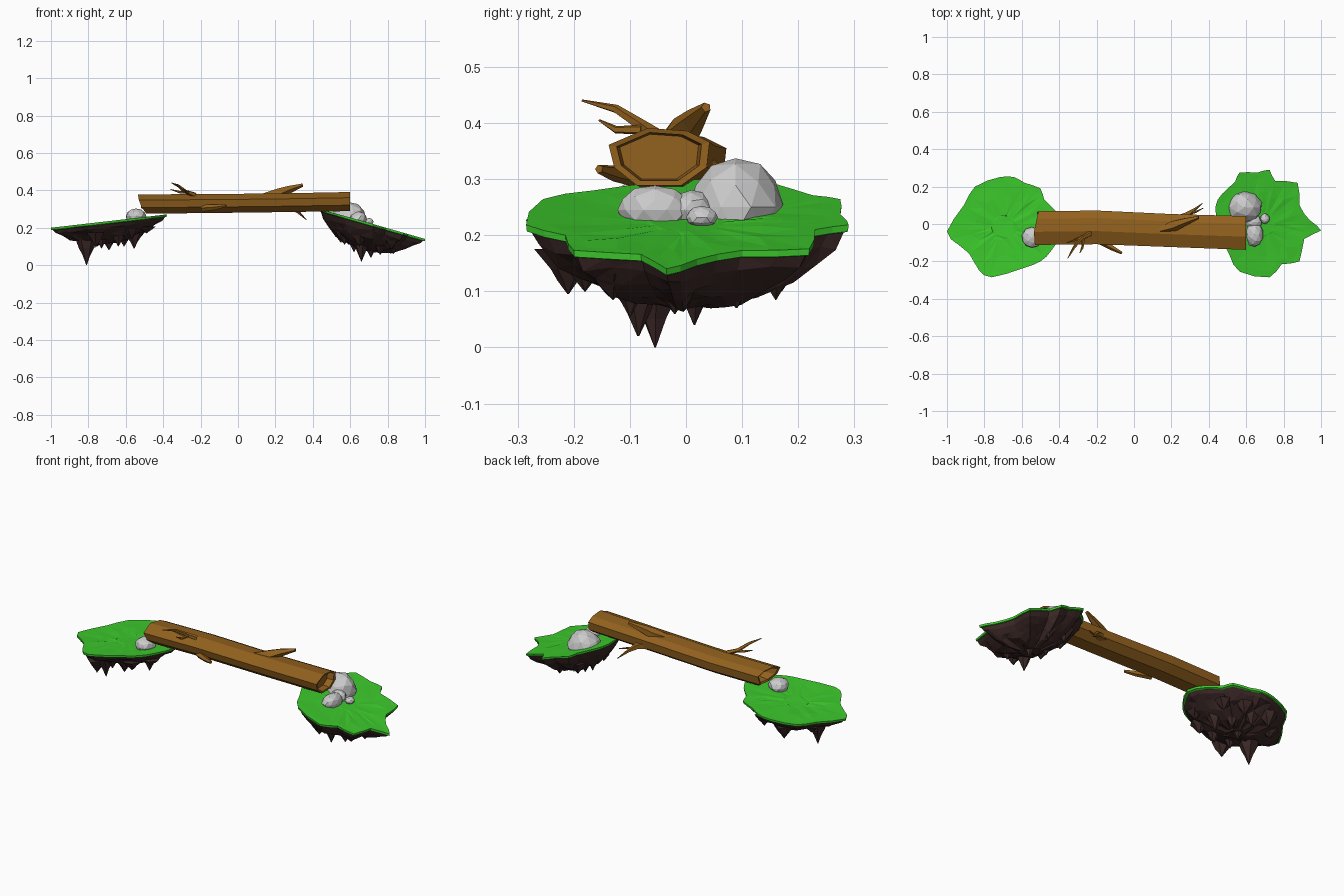
import bpy, bmesh, math, random
from mathutils import Vector

random.seed(4)


def mat(name, rgb):
    m = bpy.data.materials.new(name)
    m.diffuse_color = (*rgb, 1)
    return m


GRASS = mat("grass_green", (0.045, 0.58, 0.025))
SOIL = mat("soil_brown", (0.045, 0.022, 0.02))
WOOD = mat("wood_brown", (0.29, 0.12, 0.013))


def finish(bm, name, material=None):
    bmesh.ops.recalc_face_normals(bm, faces=bm.faces)
    me = bpy.data.meshes.new(name)
    bm.to_mesh(me)
    bm.free()
    ob = bpy.data.objects.new(name, me)
    bpy.context.collection.objects.link(ob)
    if material:
        me.materials.append(material)
    return ob


def loft(bm, rings, tri=False):
    """Skin a list of closed point rings, capping both ends."""
    vr = [[bm.verts.new(p) for p in r] for r in rings]
    n = len(vr[0])
    faces = []
    for a, b in zip(vr, vr[1:]):
        for i in range(n):
            j = (i + 1) % n
            faces.append(bm.faces.new((a[i], a[j], b[j], b[i])))
    faces += [bm.faces.new(vr[0]), bm.faces.new(vr[-1])]
    if tri:
        bmesh.ops.triangulate(bm, faces=faces)


def smooth_outline(pts):
    """Closed Catmull-Rom curve, one extra point per span."""
    out, n = [], len(pts)
    for i in range(n):
        a, b, c, d = (Vector(pts[(i + k) % n]) for k in (-1, 0, 1, 2))
        out += [b, (9 * (b + c) - a - d) / 16]
    return out


def island(side, outline, centre, top, depth, spikes):
    pts, c = smooth_outline(outline), Vector(centre)

    def ring(t, drop, noise=0.0):
        res = []
        for p in pts:
            q = c + (p - c) * t
            res.append((q.x, q.y, top(q.x) - drop * (depth(q.x) if noise > 0.004 else 1)
                        + random.uniform(-noise, noise)))
        return res

    # Grass slab with a thin overhanging lip
    bm = bmesh.new()
    loft(bm, [ring(0.25, 0.005, 0.002), ring(0.6, 0.003, 0.003), ring(0.88, 0.001, 0.001),
              ring(1, 0), ring(0.995, 0.012), ring(0.95, 0.016)], True)
    finish(bm, side + "_grass", GRASS)

    # Soil underside
    bm = bmesh.new()
    loft(bm, [ring(0.975, 0.01), ring(0.92, 0.28, 0.006), ring(0.8, 0.48, 0.009),
              ring(0.66, 0.68, 0.01), ring(0.45, 0.88, 0.01), ring(0.2, 1, 0.006)], True)
    # Hanging spikes, flared where they leave the soil
    for x, y, z in spikes:
        start = top(x) - 0.45 * depth(x)
        h = start - z
        r = 0.035 + 0.12 * h
        rings = []
        for f, s in ((0, 1.25), (0.45, 0.75), (0.7, 0.4), (1, 0.03)):
            rings.append([(x + r * s * math.cos(k * math.tau / 6 + x * 9) * random.uniform(0.85, 1.1),
                           y + r * s * math.sin(k * math.tau / 6 + x * 9) * random.uniform(0.85, 1.1),
                           start - h * f) for k in range(6)])
        loft(bm, rings)
    finish(bm, side + "_soil", SOIL)


island("left",
       [(-1, -0.04), (-0.91, 0.10), (-0.85, 0.20), (-0.72, 0.25), (-0.64, 0.25), (-0.585, 0.22),
        (-0.50, 0.19), (-0.48, 0.13), (-0.42, 0.07), (-0.38, -0.03), (-0.44, -0.14),
        (-0.5, -0.2), (-0.59, -0.235), (-0.76, -0.285), (-0.83, -0.245), (-0.88, -0.16), (-0.94, -0.11)],
       (-0.70, -0.02), lambda x: 0.2 + 0.115 * (x + 1), lambda x: 0.115,
       [(-0.81, -0.055, 0.0), (-0.76, -0.21, 0.095), (-0.69, 0.0, 0.08), (-0.68, 0.12, 0.1),
        (-0.64, -0.13, 0.1), (-0.555, -0.02, 0.088), (-0.52, 0.09, 0.15), (-0.75, 0.17, 0.1),
        (-0.85, 0.06, 0.12), (-0.49, -0.1, 0.17), (-0.61, 0.05, 0.1), (-0.73, -0.11, 0.09),
        (-0.61, 0.15, 0.13), (-0.57, -0.16, 0.14)])

island("right",
       [(0.435, 0.09), (0.47, 0.16), (0.54, 0.225), (0.565, 0.275), (0.66, 0.275), (0.725, 0.29),
        (0.755, 0.23), (0.875, 0.22), (0.885, 0.10), (0.94, 0.02), (1.0, -0.035), (0.91, -0.08),
        (0.885, -0.2), (0.79, -0.215), (0.725, -0.285), (0.565, -0.255), (0.51, -0.165), (0.455, -0.04)],
       (0.69, 0.0), lambda x: 0.297 - 0.285 * (x - 0.45), lambda x: 0.15 * (1 - 0.8 * (x - 0.7)),
       [(0.66, -0.085, 0.02), (0.71, 0.015, 0.04), (0.78, 0.09, 0.07), (0.7, 0.16, 0.085),
        (0.62, 0.04, 0.07), (0.57, -0.06, 0.11), (0.59, 0.15, 0.11), (0.76, -0.1, 0.055),
        (0.83, -0.02, 0.06), (0.65, -0.18, 0.1), (0.55, 0.07, 0.12), (0.82, -0.13, 0.085)])

# Log: eight-sided trunk with hollowed, broken ends
PROFILE = [(-0.09, 0.02), (-0.02, 0.05), (0.05, 0.045), (0.09, 0.025),
           (0.085, -0.02), (0.04, -0.052), (-0.04, -0.052), (-0.08, -0.02)]
LEFT_BREAK = [0, -0.005, 0.01, 0.02, 0.01, 0.05, 0.04, 0.015]


def log_ring(x, cy, cz, s=1.0, shift=None):
    return [(x + (shift[i] if shift else 0), cy + s * a, cz + s * b)
            for i, (a, b) in enumerate(PROFILE)]


bm = bmesh.new()
loft(bm, [log_ring(-0.44, -0.022, 0.328, 0.6),
          log_ring(-0.525, -0.022, 0.328, 0.82, LEFT_BREAK),
          log_ring(-0.53, -0.022, 0.328, 1, LEFT_BREAK),
          log_ring(-0.2, -0.018, 0.33, 1.0), log_ring(0.2, -0.035, 0.334, 0.98),
          log_ring(0.6, -0.048, 0.341),
          log_ring(0.598, -0.048, 0.341, 0.84), log_ring(0.56, -0.048, 0.341, 0.78)])
finish(bm, "log", WOOD)


def branch(name, path, sides=5):
    """Tapered tube through (x, y, z, radius) points."""
    bm = bmesh.new()
    pts = [Vector(p[:3]) for p in path]
    rings = []
    for i, p in enumerate(pts):
        d = (pts[min(i + 1, len(pts) - 1)] - pts[max(i - 1, 0)]).normalized()
        u = d.cross(Vector((0, 0, 1))).normalized()
        v = u.cross(d)
        rings.append([p + path[i][3] * (u * math.cos(k * math.tau / sides) +
                                        v * math.sin(k * math.tau / sides)) for k in range(sides)])
    loft(bm, rings)
    finish(bm, name, WOOD)


# Branches and twigs on the log
branch("stub_branch", [(0.13, -0.035, 0.365, 0.018), (0.21, -0.01, 0.378, 0.032),
                       (0.27, 0.012, 0.403, 0.022), (0.345, 0.036, 0.428, 0.009)])
branch("back_branch", [(0.2, 0.01, 0.33, 0.03), (0.28, 0.045, 0.315, 0.02),
                       (0.32, 0.075, 0.285, 0.009), (0.365, 0.11, 0.243, 0.002)])
branch("back_twig", [(0.3, 0.06, 0.3, 0.009), (0.33, 0.065, 0.295, 0.006), (0.37, 0.085, 0.29, 0.002)])
branch("front_branch", [(-0.23, -0.05, 0.375, 0.014), (-0.28, -0.075, 0.393, 0.011),
                        (-0.32, -0.125, 0.425, 0.008), (-0.355, -0.185, 0.44, 0.002)])
branch("front_twig_a", [(-0.27, -0.07, 0.39, 0.009), (-0.31, -0.085, 0.39, 0.007),
                        (-0.36, -0.1, 0.405, 0.002)])
branch("front_twig_b", [(-0.27, -0.08, 0.388, 0.009), (-0.275, -0.125, 0.388, 0.007),
                        (-0.29, -0.155, 0.405, 0.002)])
branch("low_stub", [(-0.19, -0.085, 0.305, 0.02), (-0.12, -0.125, 0.31, 0.015),
                    (-0.065, -0.155, 0.318, 0.008)])


def rock(name, loc, size):
    bm = bmesh.new()
    bmesh.ops.create_icosphere(bm, subdivisions=2, radius=1)
    for v in bm.verts:
        v.co *= random.uniform(0.92, 1.04)
        v.co = Vector(loc) + Vector([a * b for a, b in zip(v.co, size)])
    finish(bm, name)


# Rocks wedging the log
rock("left_rock", (-0.545, -0.073, 0.262), (0.056, 0.056, 0.042))
rock("large_rock", (0.59, 0.088, 0.25), (0.096, 0.088, 0.09))
rock("middle_rock", (0.645, -0.055, 0.245), (0.048, 0.07, 0.044))
rock("gap_rock", (0.64, 0.01, 0.245), (0.045, 0.04, 0.036))
rock("small_rock", (0.70, 0.028, 0.232), (0.026, 0.028, 0.02))
